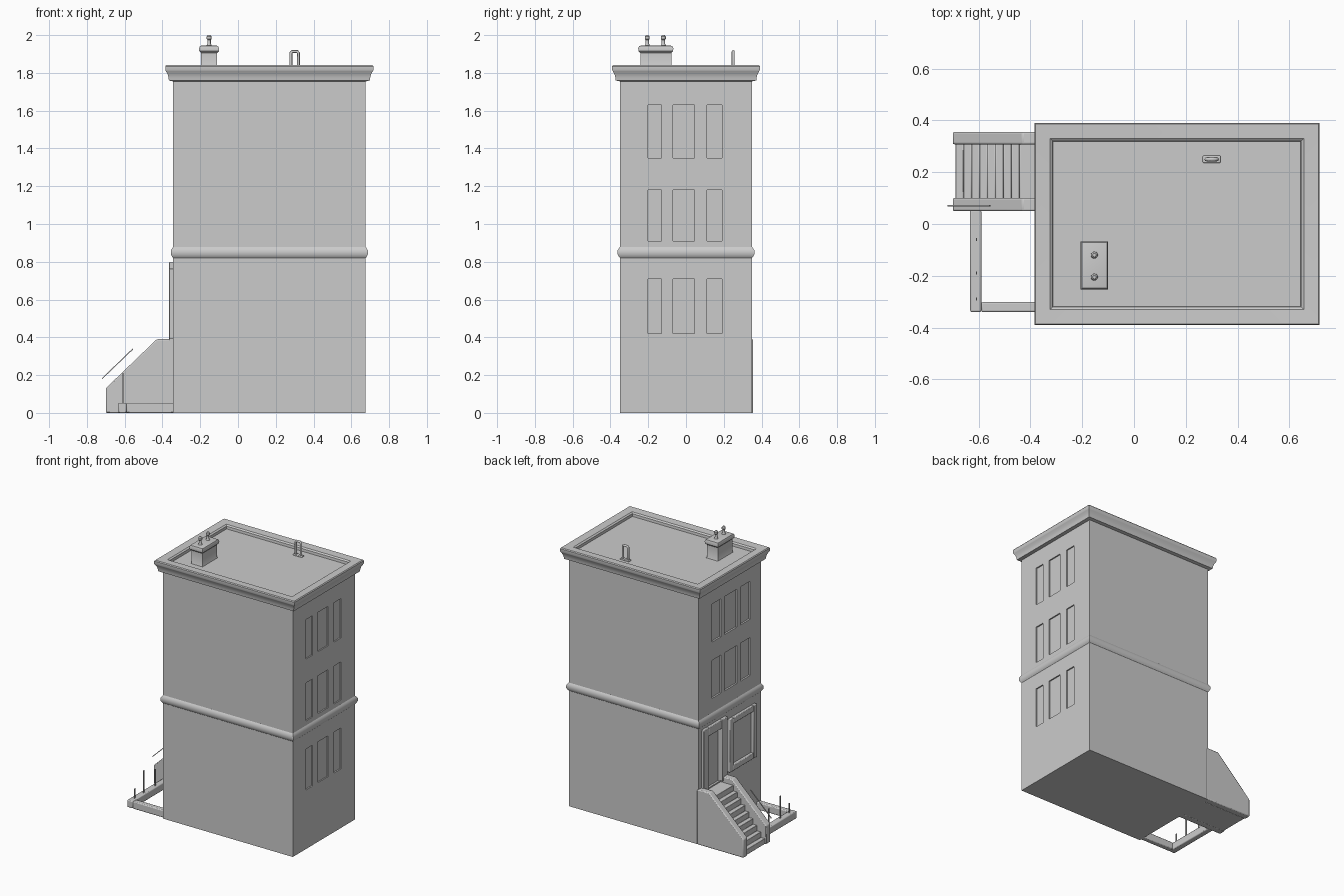
import bpy, bmesh, math
from mathutils import Vector

old = bpy.data.objects.get("Cube")
if old:
    bpy.data.objects.remove(old)

grey = bpy.data.materials.new("plain grey")
grey.use_nodes = True
COL = (0.6, 0.6, 0.6, 1)
grey.diffuse_color = COL
grey.node_tree.nodes["Principled BSDF"].inputs["Base Color"].default_value = COL


def finish(name, bm, bevel=0.0):
    bmesh.ops.recalc_face_normals(bm, faces=bm.faces)
    mesh = bpy.data.meshes.new(name)
    bm.to_mesh(mesh)
    bm.free()
    mesh.materials.append(grey)
    ob = bpy.data.objects.new(name, mesh)
    bpy.context.collection.objects.link(ob)
    if bevel:
        mod = ob.modifiers.new("soft edges", 'BEVEL')
        mod.width, mod.segments, mod.limit_method = bevel, 2, 'ANGLE'
    return ob


def smooth(ob):
    bpy.ops.object.select_all(action='DESELECT')
    ob.select_set(True)
    bpy.context.view_layer.objects.active = ob
    bpy.ops.object.shade_smooth_by_angle(angle=math.radians(35))


def add_box(bm, x0, x1, y0, y1, z0, z1):
    verts = bmesh.ops.create_cube(bm, size=1)["verts"]
    for v in verts:
        v.co = Vector((x1 if v.co.x > 0 else x0,
                       y1 if v.co.y > 0 else y0,
                       z1 if v.co.z > 0 else z0))


def boxes(name, items, bevel=0.0):
    bm = bmesh.new()
    for item in items:
        add_box(bm, *item)
    return finish(name, bm, bevel)


def rect_loft(name, centre, half, steps, bevel=0.0):
    """Stack of rectangles, each given as (outward offset, height)."""
    bm = bmesh.new()
    rings = []
    for off, z in steps:
        hx, hy = half[0] + off, half[1] + off
        rings.append([bm.verts.new((centre[0] + sx * hx, centre[1] + sy * hy, z))
                      for sx, sy in ((-1, -1), (1, -1), (1, 1), (-1, 1))])
    for a, b in zip(rings, rings[1:]):
        for i in range(4):
            j = (i + 1) % 4
            bm.faces.new((a[i], a[j], b[j], b[i]))
    bm.faces.new(rings[0])
    bm.faces.new(rings[-1])
    return finish(name, bm, bevel)


def extrude_y(name, profile, y0, y1, bevel=0.0):
    bm = bmesh.new()
    face = bm.faces.new([bm.verts.new((x, y0, z)) for x, z in profile])
    new = bmesh.ops.extrude_face_region(bm, geom=[face])["geom"]
    for v in new:
        if isinstance(v, bmesh.types.BMVert):
            v.co.y = y1
    return finish(name, bm, bevel)


def lathe(name, profile, x, y, sides=12):
    bm = bmesh.new()
    edge = [bm.verts.new((x + r, y, z)) for r, z in profile]
    edges = [bm.edges.new(p) for p in zip(edge, edge[1:])]
    bmesh.ops.spin(bm, geom=edge + edges, cent=(x, y, 0), axis=(0, 0, 1),
                   angle=math.tau, steps=sides)
    bmesh.ops.remove_doubles(bm, verts=bm.verts, dist=1e-5)
    return finish(name, bm)


# Main block with roof cornice and sunken roof
CENTRE, HALF = (0.166, 0), (0.51, 0.35)
building = rect_loft("building", CENTRE, HALF, [
    (0, 0), (0, 1.755), (0.022, 1.76), (0.024, 1.775), (0.028, 1.792),
    (0.037, 1.808), (0.041, 1.815), (0.041, 1.835), (0.036, 1.841),
    (-0.02, 1.838), (-0.03, 1.83), (-0.032, 1.812)])

# Shallow recesses for windows and door
WEST, EAST = CENTRE[0] - HALF[0], CENTRE[0] + HALF[0]
cuts = []
for z0, z1 in ((0.42, 0.71), (0.91, 1.18), (1.35, 1.63)):
    for y0, y1 in ((-0.20, -0.13), (-0.07, 0.045), (0.11, 0.19)):
        cuts.append((EAST - 0.009, EAST + 0.1, y0, y1, z0, z1))
for z0, z1 in ((0.98, 1.25), (1.38, 1.65)):
    for y0, y1 in ((-0.23, -0.12), (-0.08, 0.06), (0.10, 0.20)):
        cuts.append((WEST - 0.1, WEST + 0.012, y0, y1, z0, z1))
cuts.append((WEST - 0.1, WEST + 0.015, 0.11, 0.26, 0.36, 0.74))
cutter = boxes("recess_cutter", cuts)
cutter.hide_render = True
mod = building.modifiers.new("recesses", 'BOOLEAN')
mod.object, mod.operation, mod.solver = cutter, 'DIFFERENCE', 'EXACT'
bpy.context.view_layer.objects.active = building
bpy.ops.object.modifier_apply(modifier=mod.name)
bpy.data.objects.remove(cutter)

# String course around the middle
rect_loft("string_course", CENTRE, HALF, [
    (-0.005, 0.815), (0.004, 0.825), (0.012, 0.84), (0.012, 0.86),
    (0.004, 0.873), (-0.005, 0.885)])


# Raised surrounds on the entrance side
def surround(name, y0, y1, z0, z1, w, sill):
    x0, x1 = WEST - 0.02, WEST + 0.01
    parts = [(x0, x1, y0, y0 + w, z0, z1), (x0, x1, y1 - w, y1, z0, z1),
             (x0, x1, y0 + w, y1 - w, z1 - w, z1)]
    if sill:
        parts.append((x0, x1, y0 + w, y1 - w, z0, z0 + w))
    boxes(name, parts, 0.004)


surround("door_surround", 0.05, 0.32, 0.36, 0.80, 0.06, False)
surround("front_window_surround", -0.28, 0.025, 0.39, 0.765, 0.04, True)

# Entrance stairs
wall = [(-0.70, 0), (-0.70, 0.13), (-0.43, 0.39), (WEST + 0.01, 0.39), (WEST + 0.01, 0)]
extrude_y("stair_wall_right", wall, 0.05, 0.10, 0.006)
extrude_y("stair_wall_left", wall, 0.308, 0.355, 0.006)
STEPS, RISE, RUN = 9, 0.039, 0.031
treads = [(-0.69, 0)]
for i in range(STEPS):
    x = -0.69 + i * RUN
    treads += [(x, (i + 1) * RISE), (x + RUN, (i + 1) * RISE)]
treads[-1] = (WEST + 0.01, STEPS * RISE)
treads.append((WEST + 0.01, 0))
extrude_y("steps", treads, 0.095, 0.312, 0.003)
extrude_y("handrail", [(-0.72, 0.178), (-0.72, 0.184), (-0.558, 0.341), (-0.555, 0.336)],
          0.068, 0.073)

# Low yard wall with thin posts
boxes("yard_wall", [(-0.633, -0.59, -0.34, 0.055, 0, 0.053),
                    (-0.59, WEST + 0.01, -0.34, -0.302, 0, 0.053)], 0.006)
boxes("fence_posts", [(-0.611, -0.606, y - 0.006, y + 0.006, 0.045, z)
                      for y, z in ((-0.29, 0.12), (-0.19, 0.21), (-0.06, 0.17))])

# Chimney with two pots
rect_loft("chimney", (-0.153, -0.16), (0.042, 0.082), [
    (0.01, 1.80), (0, 1.82), (0, 1.905), (0.01, 1.915), (0.011, 1.93),
    (0.006, 1.942), (-0.005, 1.945)])
for side, y in (("front", -0.205), ("back", -0.12)):
    lathe("chimney_pot_" + side, [(0, 1.93), (0.016, 1.94), (0.009, 1.955),
          (0.009, 1.975), (0.013, 1.98), (0.013, 1.993), (0.007, 2.0), (0, 2.0)],
          -0.153, y)

# Bent roof rail
curve = bpy.data.curves.new("roof_rail", 'CURVE')
curve.dimensions = '3D'
curve.bevel_depth, curve.bevel_resolution = 0.008, 2
curve.use_fill_caps = True
path = [(0.28, 1.80), (0.28, 1.905), (0.287, 1.913), (0.313, 1.913), (0.32, 1.905), (0.32, 1.80)]
spline = curve.splines.new('POLY')
spline.points.add(len(path) - 1)
for p, (x, z) in zip(spline.points, path):
    p.co = (x, 0.25, z, 1)
curve.materials.append(grey)
bpy.context.collection.objects.link(bpy.data.objects.new("roof_rail", curve))
boxes("roof_rail_foot", [(0.265, 0.335, 0.236, 0.264, 1.80, 1.82)], 0.004)

for ob in list(bpy.context.collection.objects):
    if ob.type == 'MESH' and ob.data.materials and ob.data.materials[0] == grey:
        smooth(ob)
